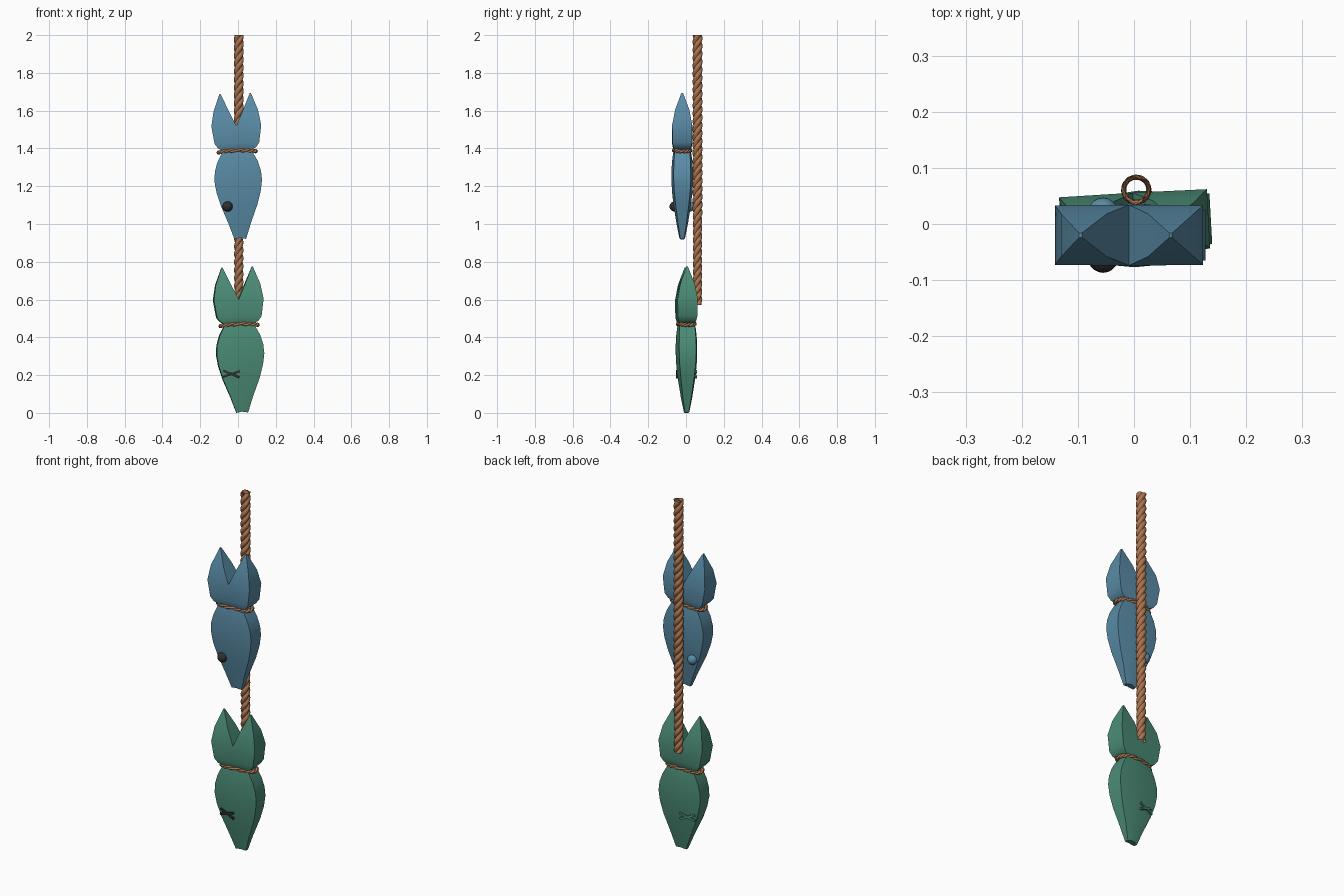
import bpy, bmesh, math
from mathutils import Matrix, Vector

if "Cube" in bpy.data.objects:
    bpy.data.objects.remove(bpy.data.objects["Cube"], do_unlink=True)


def material(name, rgb):
    m = bpy.data.materials.new(name)
    m.use_nodes = True
    m.diffuse_color = (*rgb, 1)
    bsdf = m.node_tree.nodes["Principled BSDF"]
    bsdf.inputs["Base Color"].default_value = (*rgb, 1)
    bsdf.inputs["Roughness"].default_value = 0.8
    return m


BLUE = material("blue", (0.10, 0.26, 0.38))
GREEN = material("green", (0.07, 0.26, 0.18))
ROPE = material("rope brown", (0.42, 0.18, 0.08))
DARK = material("dark grey", (0.03, 0.03, 0.03))


def finish(name, bm, mat, matrix=Matrix(), angle=30):
    bmesh.ops.recalc_face_normals(bm, faces=bm.faces[:])
    mesh = bpy.data.meshes.new(name)
    bm.to_mesh(mesh)
    bm.free()
    obj = bpy.data.objects.new(name, mesh)
    bpy.context.collection.objects.link(obj)
    mesh.materials.append(mat)
    obj.matrix_world = matrix
    bpy.ops.object.select_all(action='DESELECT')
    obj.select_set(True)
    bpy.context.view_layer.objects.active = obj
    bpy.ops.object.shade_smooth_by_angle(angle=math.radians(angle))
    return obj


def bridge(bm, a, b):
    n = len(a)
    for i in range(n):
        j = (i + 1) % n
        bm.faces.new((a[i], a[j], b[j], b[i]))


# Fish sections from nose to tail: height, half width, edge depth, middle depth
SECTIONS = [
    (0.00, 0.031, 0.010, 0.015), (0.08, 0.058, 0.022, 0.030),
    (0.18, 0.097, 0.035, 0.046), (0.25, 0.117, 0.042, 0.054),
    (0.31, 0.126, 0.045, 0.057), (0.36, 0.122, 0.045, 0.057),
    (0.41, 0.107, 0.043, 0.054), (0.45, 0.086, 0.041, 0.049),
    (0.47, 0.075, 0.039, 0.043), (0.483, 0.100, 0.046, 0.049),
    (0.508, 0.118, 0.052, 0.054), (0.60, 0.132, 0.053, 0.054),
]
# Tail lobe sections: height, outer x, inner x, depth
LOBE = [(0.68, 0.118, 0.037, 0.038), (0.772, 0.083, 0.078, 0.004)]


def fish_body(name, mat, matrix):
    bm = bmesh.new()
    rings = []
    for z, w, e, m in SECTIONS:
        dip = 0.006 if z == 0 else 0
        pts = [(w, -e, z), (w, e, z), (0, m, z + dip),
               (-w, e, z), (-w, -e, z), (0, -m, z + dip)]
        rings.append([bm.verts.new(p) for p in pts])
    for a, b in zip(rings, rings[1:]):
        bridge(bm, a, b)
    nose, top = rings[0], rings[-1]
    # Each half of the last section grows into one pointed lobe
    for s, pick in ((1, (0, 1, 2, 5)), (-1, (3, 4, 5, 2))):
        bm.faces.new([nose[i] for i in pick])
        ring = [top[i] for i in pick]
        for z, out, inn, d in LOBE:
            pts = [(s * out, -s * d, z), (s * out, s * d, z),
                   (s * inn, s * d, z), (s * inn, -s * d, z)]
            nxt = [bm.verts.new(p) for p in pts]
            bridge(bm, ring, nxt)
            ring = nxt
        bm.faces.new(ring)
    finish(name, bm, mat, matrix)


def neck_tie(name, matrix):
    # Two strands twisted together around the neck
    curve = bpy.data.curves.new(name, 'CURVE')
    curve.dimensions = '3D'
    curve.bevel_depth = 0.0065
    curve.bevel_resolution = 2
    steps = 96

    def squash(v):
        return math.copysign(abs(v) ** 0.75, v)

    for phase in (0, math.pi):
        sp = curve.splines.new('POLY')
        sp.points.add(steps - 1)
        sp.use_cyclic_u = True
        for i, p in enumerate(sp.points):
            t = 2 * math.pi * i / steps
            turn = 8 * t + phase
            grow = 0.004 * math.cos(turn)
            x = (0.099 + grow) * squash(math.cos(t))
            y = (0.044 + grow) * squash(math.sin(t))
            z = 0.462 + 0.008 * math.sin(t) ** 2 + 0.005 * math.sin(turn)
            p.co = (x, y, z, 1)
    curve.materials.append(ROPE)
    obj = bpy.data.objects.new(name, curve)
    bpy.context.collection.objects.link(obj)
    obj.matrix_world = matrix


def round_eye(name, mat, matrix, side):
    bm = bmesh.new()
    bmesh.ops.create_uvsphere(bm, u_segments=20, v_segments=12, radius=0.027)
    bmesh.ops.translate(bm, verts=bm.verts, vec=(-0.061, side * 0.040, 0.175))
    finish(name, bm, mat, matrix)


def cross_eye(name, mat, matrix, side):
    bm = bmesh.new()
    for tilt in (25, -16):
        place = (Matrix.Translation((-0.053, side * 0.044, 0.207))
                 @ Matrix.Rotation(side * 0.12, 4, 'Z')
                 @ Matrix.Rotation(math.radians(tilt), 4, 'Y')
                 @ Matrix.Diagonal((0.092, 0.014, 0.012, 1)))
        bmesh.ops.create_cube(bm, size=1, matrix=place)
    finish(name, bm, mat, matrix)


def rope(name, z0, z1, scale):
    # Hollow three-lobed tube, twisted along its length
    bm = bmesh.new()
    sides, pitch = 24, 0.126
    count = round((z1 - z0) / 0.0105)
    prev = None
    for k in range(count + 1):
        z = z0 + (z1 - z0) * k / count
        ring = []
        for i in range(sides):
            a = 2 * math.pi * i / sides
            r = scale * (0.0195 + 0.0075 * abs(math.sin(1.5 * a)))
            b = a + 2 * math.pi * z / pitch
            ring.append(bm.verts.new((0.004 + r * math.cos(b),
                                      0.061 + r * math.sin(b), z)))
        if prev:
            bridge(bm, prev, ring)
        prev = ring
    finish(name, bm, ROPE, angle=40)


# Hanging rope in two lengths
rope("upper_rope", 1.05, 2.0, 1.0)
rope("lower_rope", 0.57, 1.055, 0.94)

# The two fish, each slightly tilted
FISH = [
    ("upper", BLUE, (0.012, -0.020, 0.920), 0.0, round_eye),
    ("lower", GREEN, (0.022, 0.003, 0.001), 0.055, cross_eye),
]
for label, mat, origin, spin, eye in FISH:
    frame = (Matrix.Translation(Vector(origin)) @ Matrix.Rotation(spin, 4, 'Z')
             @ Matrix.Rotation(-0.035, 4, 'Y'))
    fish_body(label + "_fish_body", mat, frame)
    neck_tie(label + "_fish_tie", frame)
    eye(label + "_front_eye", DARK, frame, -1)
    eye(label + "_back_eye", mat, frame, 1)
